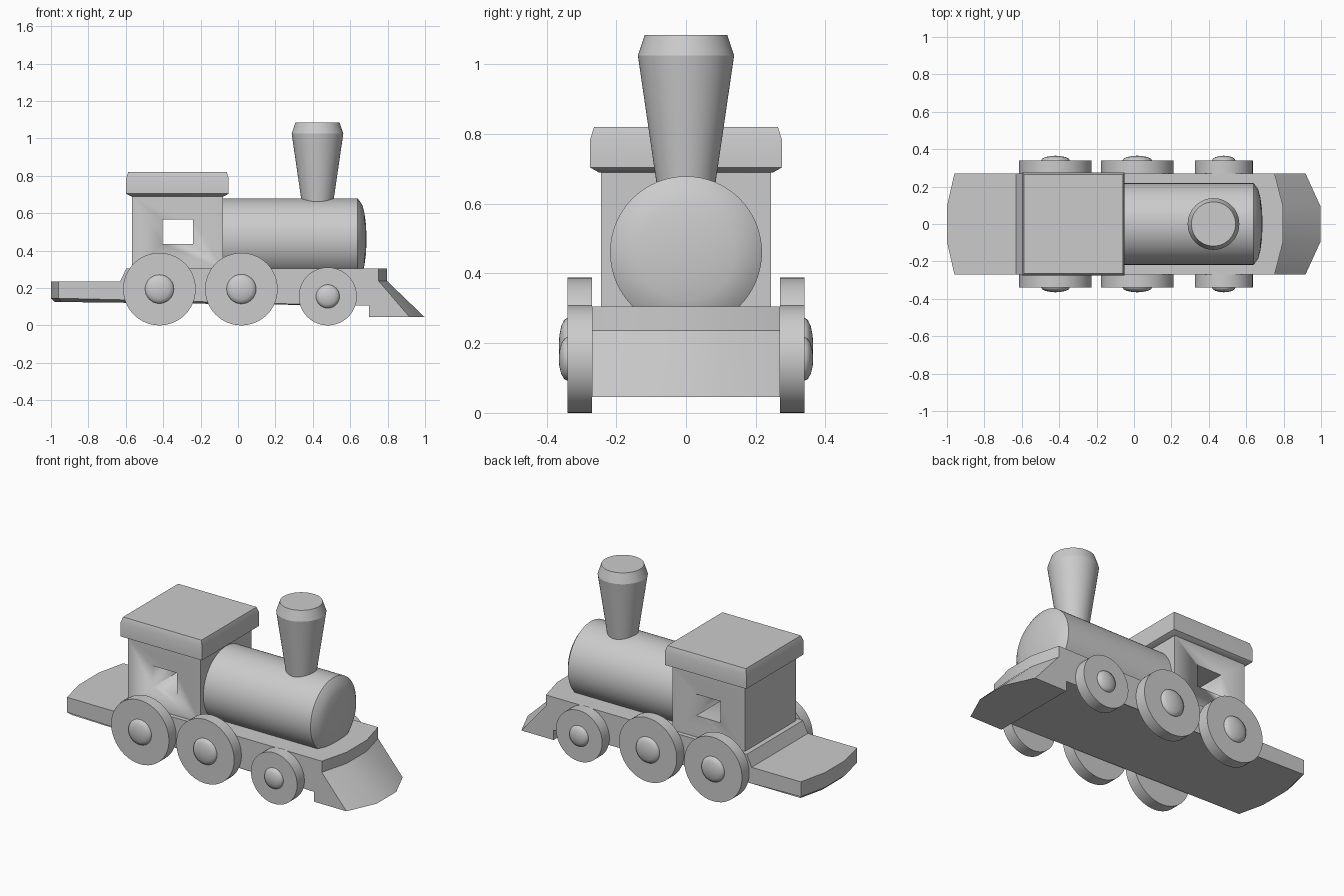
import bpy, bmesh, math
from mathutils import Matrix, Vector

if "Cube" in bpy.data.objects:
    bpy.data.objects.remove(bpy.data.objects["Cube"])


def finish(bm, name, angle=30):
    bmesh.ops.recalc_face_normals(bm, faces=bm.faces)
    mesh = bpy.data.meshes.new(name)
    bm.to_mesh(mesh)
    bm.free()
    ob = bpy.data.objects.new(name, mesh)
    bpy.context.collection.objects.link(ob)
    bpy.ops.object.select_all(action='DESELECT')
    ob.select_set(True)
    bpy.context.view_layer.objects.active = ob
    bpy.ops.object.shade_smooth_by_angle(angle=math.radians(angle))
    return ob


def loft(rings):
    """Skin closed rings of points and cap both ends."""
    bm = bmesh.new()
    vs = [[bm.verts.new(p) for p in r] for r in rings]
    n = len(vs[0])
    for a, b in zip(vs, vs[1:]):
        for i in range(n):
            bm.faces.new((a[i], a[(i + 1) % n], b[(i + 1) % n], b[i]))
    bm.faces.new(vs[0])
    bm.faces.new(vs[-1])
    return bm


def lathe(name, profile, origin, axis, n=64, angle=35):
    """Revolve (radius, height) points around an axis through origin."""
    rot = Vector((0, 0, 1)).rotation_difference(Vector(axis)).to_matrix().to_4x4()
    rings = [[(r * math.cos(2 * math.pi * i / n), r * math.sin(2 * math.pi * i / n), h)
              for i in range(n)] for r, h in profile]
    bm = loft(rings)
    bm.transform(Matrix.Translation(origin) @ rot)
    return finish(bm, name, angle)


def slab(name, levels):
    """Stack rectangles given as (z, x0, x1, half width)."""
    return finish(loft([[(x0, -y, z), (x1, -y, z), (x1, y, z), (x0, y, z)]
                        for z, x0, x1, y in levels]), name)


# chassis with rear platform and cowcatcher: side profile swept across the width,
# the last value says how far the point draws back at the sides
side = [(-1.0, 0.125, -0.04), (-1.0, 0.235, -0.04), (-0.63, 0.235, 0), (-0.597, 0.305, 0),
        (0.797, 0.305, 0.045), (0.797, 0.237, 0.045), (0.997, 0.045, 0.08),
        (0.70, 0.045, 0), (0.70, 0.125, 0)]
stations = [(-0.27, 1), (-0.095, 0), (0.095, 0), (0.27, 1)]
bm = loft([[(x - d * t, y, z) for x, z, d in side] for y, t in stations])
lower = []
for e in bm.edges:
    a, b = (v.co for v in e.verts)
    if abs(a.z - 0.125) < 1e-4 and abs(b.z - 0.125) < 1e-4:
        along_side = abs(a.y) > 0.26 and a.y * b.y > 0
        at_rear = max(a.x, b.x) < -0.9
        if along_side or at_rear:
            lower.append(e)
bmesh.ops.bevel(bm, geom=lower, offset=0.02, segments=1, affect='EDGES')
finish(bm, "chassis", 20)

# cab with a window tunnel through it
cab = slab("cab", [(0.30, -0.567, -0.08, 0.244), (0.69, -0.567, -0.08, 0.244)])
cutter = slab("window_cutter", [(0.435, -0.403, -0.24, 0.5), (0.565, -0.403, -0.24, 0.5)])
mod = cab.modifiers.new("window", 'BOOLEAN')
mod.operation = 'DIFFERENCE'
mod.object = cutter
mod.solver = 'EXACT'
bpy.context.view_layer.objects.active = cab
bpy.ops.object.modifier_apply(modifier=mod.name)
bpy.data.objects.remove(cutter)

# cab roof
slab("roof", [(0.69, -0.572, -0.075, 0.25), (0.704, -0.598, -0.05, 0.275),
              (0.785, -0.598, -0.05, 0.275), (0.82, -0.587, -0.06, 0.264)])

# boiler with domed nose
lathe("boiler", [(0.218, -0.08), (0.218, 0.64), (0.185, 0.664), (0.14, 0.676),
                 (0.08, 0.684), (0.02, 0.687)], (0, 0, 0.461), (1, 0, 0))

# chimney
lathe("chimney", [(0.076, 0.60), (0.138, 1.025), (0.118, 1.085)],
      (0.425, 0, 0), (0, 0, 1), angle=25)

# wheels and domed hubs, both sides
for label, x, r, hub in (("rear", -0.42, 0.194, 0.077), ("middle", 0.018, 0.194, 0.079),
                         ("front", 0.48, 0.155, 0.063)):
    for s, word in ((-1, "right"), (1, "left")):
        lathe(f"{label}_wheel_{word}", [(r, 0.27), (r, 0.34)], (x, 0, r), (0, s, 0))
        dome = [(hub, 0.335)] + [(hub * math.cos(a), 0.34 + 0.025 * math.sin(a))
                                 for a in (0, 0.4, 0.8, 1.2, 1.5)]
        lathe(f"{label}_hub_{word}", dome, (x, 0, r), (0, s, 0), n=32, angle=60)
